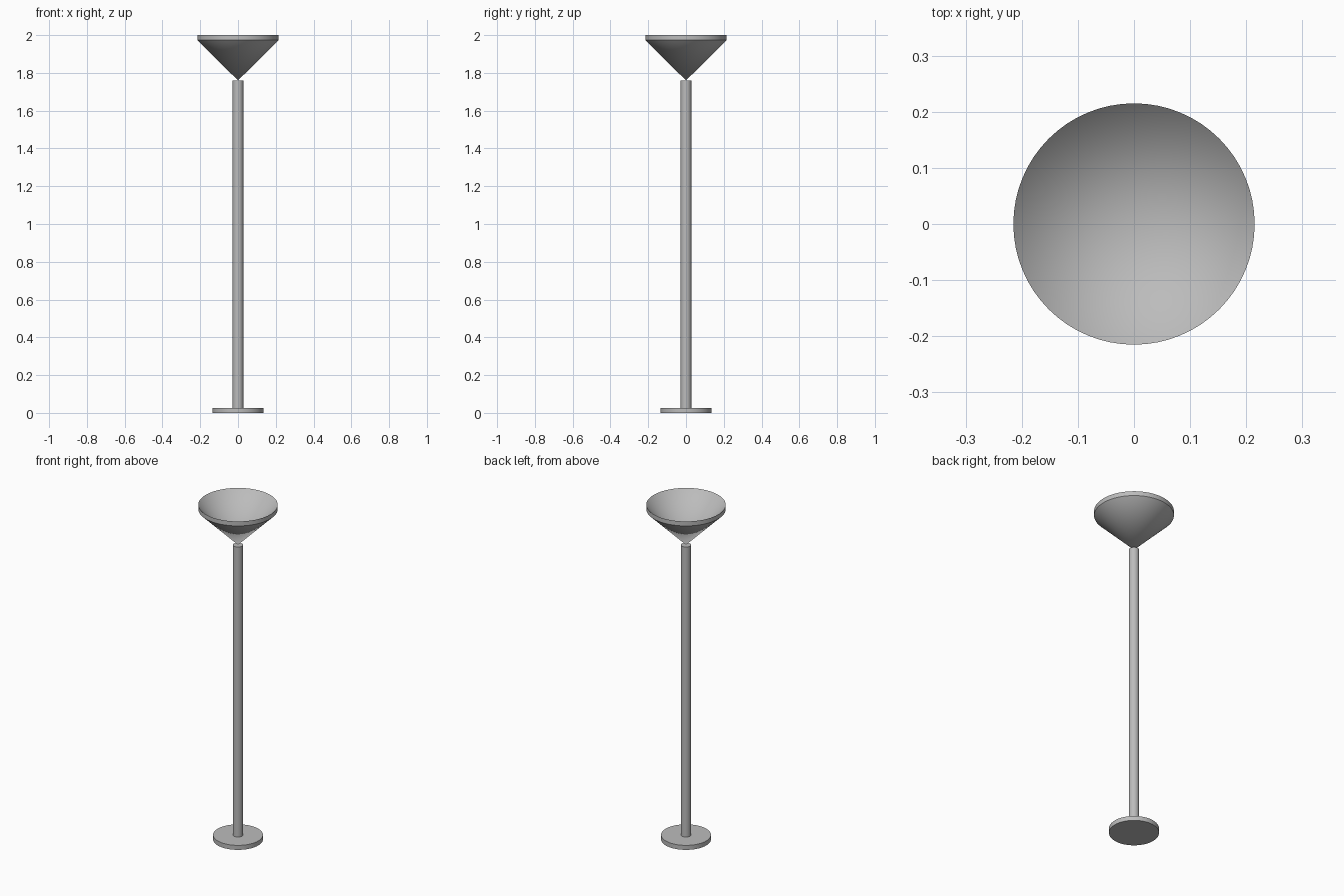
import bpy
import bmesh
import math

cube = bpy.data.objects.get("Cube")
if cube:
    bpy.data.objects.remove(cube, do_unlink=True)

SIDES = 64

grey = bpy.data.materials.new("satin grey")
grey.use_nodes = True
colour = (0.5, 0.5, 0.5, 1.0)
grey.diffuse_color = colour
grey.node_tree.nodes["Principled BSDF"].inputs["Base Color"].default_value = colour


def lathe(name, profile):
    """Spin an (r, z) profile, listed from bottom to top outside, around z."""
    bm = bmesh.new()
    verts = [bm.verts.new((r, 0, z)) for r, z in profile]
    edges = [bm.edges.new(pair) for pair in zip(verts, verts[1:])]
    bmesh.ops.spin(bm, geom=verts + edges, cent=(0, 0, 0), axis=(0, 0, 1),
                   angle=math.tau, steps=SIDES)
    bmesh.ops.remove_doubles(bm, verts=bm.verts, dist=0.0001)
    bmesh.ops.recalc_face_normals(bm, faces=bm.faces)
    mesh = bpy.data.meshes.new(name)
    bm.to_mesh(mesh)
    bm.free()
    mesh.materials.append(grey)
    obj = bpy.data.objects.new(name, mesh)
    bpy.context.collection.objects.link(obj)
    bpy.ops.object.select_all(action="DESELECT")
    obj.select_set(True)
    bpy.context.view_layer.objects.active = obj
    bpy.ops.object.shade_smooth_by_angle(angle=math.radians(30))
    return obj


def disc_column(name, radius, bottom, top):
    return lathe(name, [(0, bottom), (radius, bottom), (radius, top), (0, top)])


# Round foot and slim pole
disc_column("base", 0.135, 0, 0.027)
disc_column("pole", 0.028, 0.027, 1.76)

# Conical shade: outer cone, upright rim band, hollow inner cone
lathe("shade", [(0, 1.76), (0.215, 1.973), (0.215, 2.0), (0, 1.787)])
